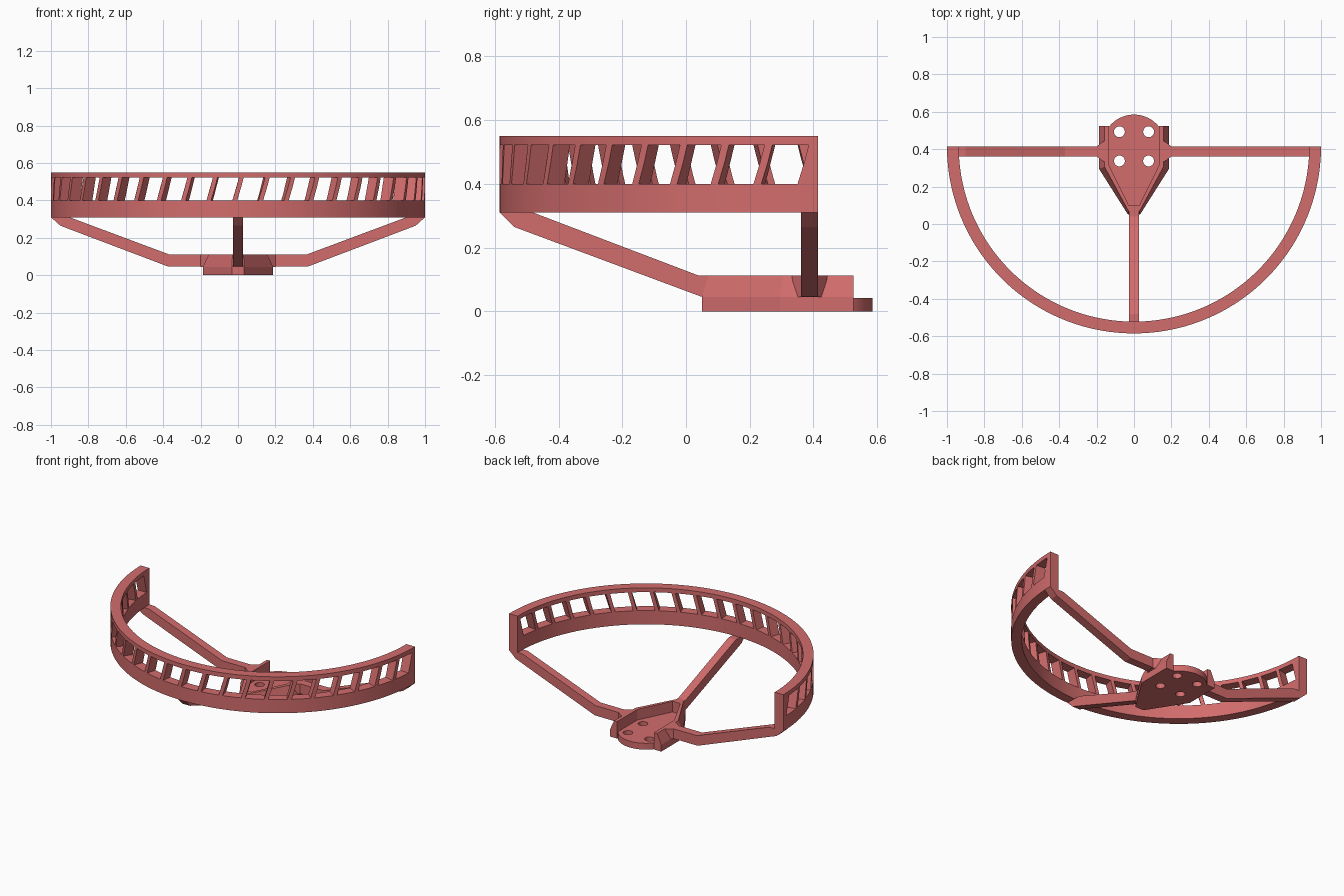
import bpy, bmesh
from math import sin, cos, pi, radians

cube = bpy.data.objects.get("Cube")
if cube:
    bpy.data.objects.remove(cube, do_unlink=True)

# Single coral red material
COLOR = (0.645, 0.15, 0.15, 1)
red = bpy.data.materials.new("coral_red")
red.use_nodes = True
red.diffuse_color = COLOR
red.node_tree.nodes["Principled BSDF"].inputs["Base Color"].default_value = COLOR

CY = 0.415              # centre of the half ring
R_OUT, R_IN = 1.0, 0.937
Z_LOW, Z_TOP = 0.31, 0.55
HALF = 0.027            # half width of the arms


def add_loft(bm, sections):
    """Bridge equal closed sections and cap both ends."""
    rows = [[bm.verts.new(p) for p in s] for s in sections]
    n = len(rows[0])
    for a, b in zip(rows, rows[1:]):
        for i in range(n):
            j = (i + 1) % n
            bm.faces.new((a[i], a[j], b[j], b[i]))
    bm.faces.new(rows[0])
    bm.faces.new(rows[-1])


def make(name, *lofts):
    bm = bmesh.new()
    for sections in lofts:
        add_loft(bm, sections)
    bmesh.ops.recalc_face_normals(bm, faces=bm.faces)
    mesh = bpy.data.meshes.new(name)
    bm.to_mesh(mesh)
    bm.free()
    mesh.materials.append(red)
    obj = bpy.data.objects.new(name, mesh)
    bpy.context.collection.objects.link(obj)
    return obj


def activate(obj):
    bpy.ops.object.select_all(action='DESELECT')
    obj.select_set(True)
    bpy.context.view_layer.objects.active = obj


def cut(obj, cutter):
    cutter.hide_render = True
    mod = obj.modifiers.new("cut", 'BOOLEAN')
    mod.operation = 'DIFFERENCE'
    mod.solver = 'EXACT'
    mod.object = cutter
    activate(obj)
    bpy.ops.object.modifier_apply(modifier=mod.name)
    bpy.data.objects.remove(cutter, do_unlink=True)


def smooth(obj):
    activate(obj)
    bpy.ops.object.shade_smooth_by_angle(angle=radians(20))


def polar(r, a, z):
    """Angle runs from the front towards +x."""
    return (r * sin(a), CY - r * cos(a), z)


# Half ring with a row of slanted windows
steps = 90
ring = make("half_ring", [
    [polar(R_IN, a, Z_LOW), polar(R_OUT, a, Z_LOW),
     polar(R_OUT, a, Z_TOP), polar(R_IN, a, Z_TOP)]
    for a in (-pi / 2 + pi * i / steps for i in range(steps + 1))])

PITCH, BAR, LEAN = radians(8), 0.0125, 0.0175


def window_side(a):
    return [polar(0.9, a - LEAN, 0.40), polar(1.08, a - LEAN, 0.40),
            polar(1.08, a + LEAN, 0.522), polar(0.9, a + LEAN, 0.522)]


windows = [[window_side(k * PITCH + BAR), window_side((k + 1) * PITCH - BAR)]
           for k in range(-11, 11)]
cut(ring, make("window_cutter", *windows))
smooth(ring)

# Side arms and the flared collars where they leave the hub
side_profile = [(0.14, 0.047), (0.375, 0.047), (0.95, 0.265), (1.0, Z_LOW),
                (0.90, Z_LOW), (0.37, 0.112), (0.14, 0.112)]
for side, s in (("left", 1), ("right", -1)):
    make(side + "_arm", [[(s * x, y, z) for x, z in side_profile]
                         for y in (0.361, CY)])
    make(side + "_collar", [
        [(s * x, CY - 0.027 + e * w, z) for e, z in
         ((-1, 0.045), (1, 0.045), (1, 0.112), (-1, 0.112))]
        for x, w in ((0.14, 0.062), (0.165, 0.053), (0.2, HALF))])

# Front arm
front_profile = [(0.09, 0.045), (0.045, 0.047), (-0.54, 0.265), (-0.585, Z_LOW),
                 (-0.48, Z_LOW), (0.04, 0.112), (0.09, 0.112)]
make("front_arm", [[(x, y, z) for y, z in front_profile] for x in (-HALF, HALF)])

# Hub floor with a rounded back and four screw holes
side_pts = [(0.14, 0.30), (0.032, 0.09)]
arc = [(0.17 * sin(a), CY + 0.17 * cos(a))
       for a in (radians(-54 + 108 * i / 24) for i in range(25))]
outline = arc + side_pts + [(-x, y) for x, y in reversed(side_pts)]
floor = make("hub_floor", [[(x, y, z) for x, y in outline] for z in (0, 0.042)])
holes = [[[(sx * 0.078 + 0.029 * cos(t), CY + sy * 0.078 + 0.029 * sin(t), z)
           for t in (2 * pi * i / 32 for i in range(32))] for z in (-0.1, 0.2)]
         for sx in (-1, 1) for sy in (-1, 1)]
cut(floor, make("hole_cutter", *holes))
smooth(floor)

# Hub wall: vertical inside, sloping outside, wrapped around the front
# each station: outer foot, outer top, inner line
stations = [((0.187, 0.525), (0.157, 0.525), (0.134, 0.525)),
            ((0.187, 0.295), (0.157, 0.305), (0.134, 0.315)),
            ((0.032, 0.05), (0.03, 0.07), (0.028, 0.10))]


def wall_section(foot, top, inner, s):
    pts = ((foot, 0), (foot, 0.045), (top, 0.112), (inner, 0.112), (inner, 0))
    return [(s * p[0], p[1], z) for p, z in pts]


make("hub_wall", [wall_section(*st, 1) for st in stations]
     + [wall_section(*st, -1) for st in reversed(stations)])
